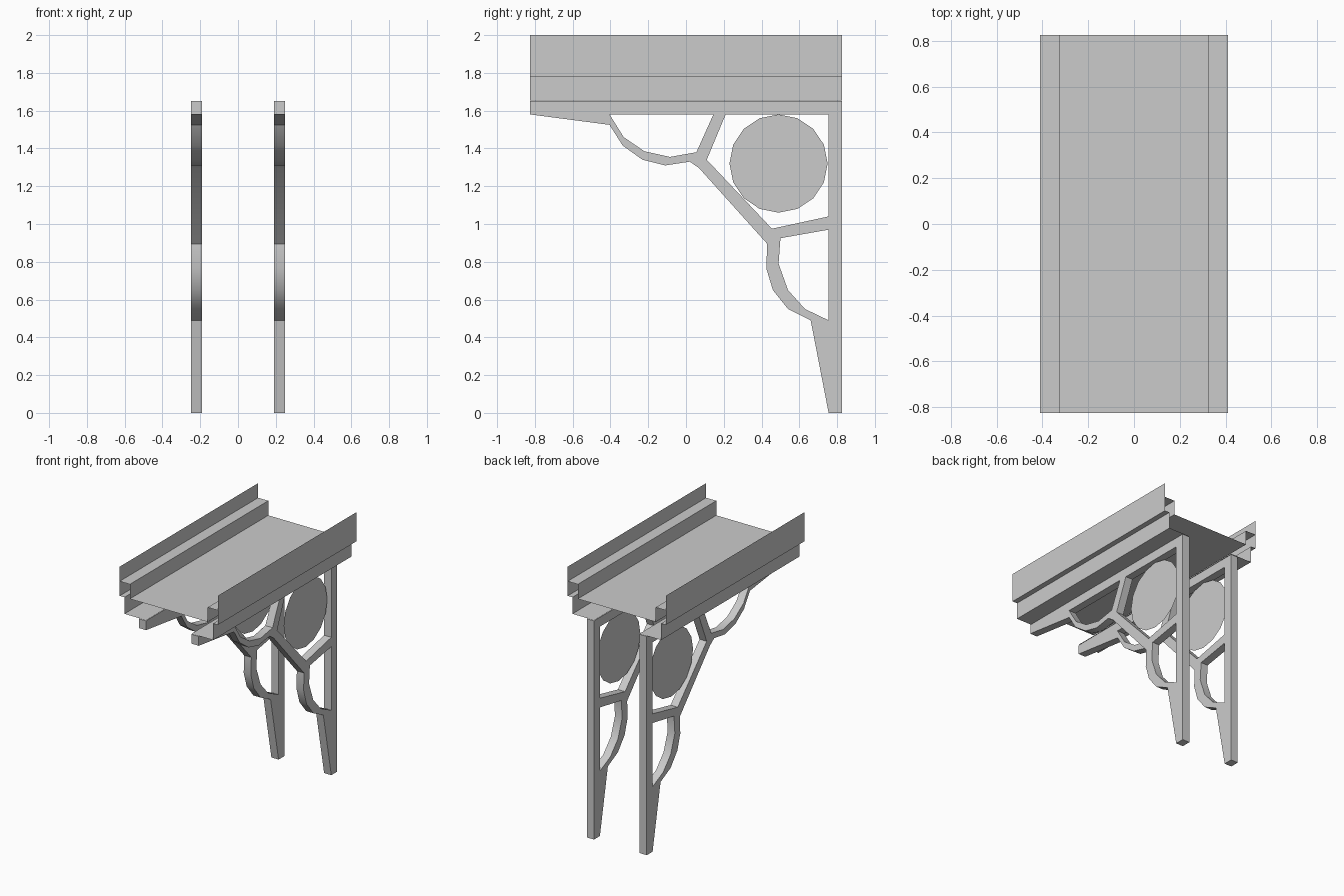
import bpy, bmesh, math
from mathutils import Matrix

if "Cube" in bpy.data.objects:
    bpy.data.objects.remove(bpy.data.objects["Cube"])

HALF = 0.825


def mesh_object(name, bm):
    me = bpy.data.meshes.new(name)
    bm.to_mesh(me)
    bm.free()
    ob = bpy.data.objects.new(name, me)
    bpy.context.collection.objects.link(ob)
    return ob


def sheet(name, paths):
    """Open sheets: (x, z) paths swept along y."""
    bm = bmesh.new()
    for path in paths:
        rows = [[bm.verts.new((x, y, z)) for x, z in path] for y in (-HALF, HALF)]
        for i in range(len(path) - 1):
            bm.faces.new((rows[0][i], rows[0][i + 1], rows[1][i + 1], rows[1][i]))
    bmesh.ops.remove_doubles(bm, verts=bm.verts, dist=0.0001)
    return mesh_object(name, bm)


def side_panel(name, loops, x, thickness):
    """Closed (y, z) loops, the later ones being holes, extruded along x."""
    cu = bpy.data.curves.new(name, 'CURVE')
    cu.dimensions = '2D'
    cu.fill_mode = 'BOTH'
    cu.extrude = thickness / 2
    for loop in loops:
        sp = cu.splines.new('POLY')
        sp.points.add(len(loop) - 1)
        for p, (y, z) in zip(sp.points, loop):
            p.co = (y, z, 0, 1)
        sp.use_cyclic_u = True
    ob = bpy.data.objects.new(name, cu)
    bpy.context.collection.objects.link(ob)
    bpy.ops.object.select_all(action='DESELECT')
    ob.select_set(True)
    bpy.context.view_layer.objects.active = ob
    bpy.ops.object.convert(target='MESH')
    ob = bpy.context.view_layer.objects.active
    # local x, y, z become y, z, x
    ob.data.transform(Matrix(((0, 0, 1, x), (1, 0, 0, 0), (0, 1, 0, 0), (0, 0, 0, 1))))
    bm = bmesh.new()
    bm.from_mesh(ob.data)
    bmesh.ops.remove_doubles(bm, verts=bm.verts, dist=0.0001)
    bmesh.ops.recalc_face_normals(bm, faces=bm.faces)
    bm.to_mesh(ob.data)
    bm.free()
    bpy.ops.object.shade_smooth_by_angle(angle=math.radians(25))
    return ob


# Walkway floor
sheet("floor", [[(-0.325, 1.78), (0.325, 1.78)]])

# Bracket outline and its three openings
outline = [(-HALF, 1.65), (HALF, 1.65), (HALF, 0), (0.755, 0), (0.66, 0.49),
           (0.54, 0.55), (0.46, 0.65), (0.425, 0.765), (0.43, 0.895),
           (0.07, 1.295), (0.02, 1.33), (-0.11, 1.31), (-0.23, 1.34),
           (-0.335, 1.415), (-0.405, 1.525), (-HALF, 1.58)]
front_hole = [(-0.405, 1.58), (-0.33, 1.46), (-0.22, 1.385), (-0.085, 1.355),
              (0.055, 1.38), (0.145, 1.58)]
disc_hole = [(0.21, 1.58), (0.11, 1.34), (0.455, 0.975), (0.755, 1.04), (0.755, 1.58)]
lower_hole = [(0.755, 0.97), (0.50, 0.925), (0.49, 0.79), (0.54, 0.65),
              (0.63, 0.55), (0.755, 0.49)]

for s, side in ((-1, "left"), (1, "right")):
    # Stepped edge: inner curb, ledge, outer fin, lower rail and bottom flange
    curb = [(0.325, 1.78), (0.325, 1.89), (0.41, 1.89)]
    fin = [(0.41, 2.0), (0.41, 1.89), (0.41, 1.78), (0.37, 1.78),
           (0.37, 1.655), (0.19, 1.655)]
    sheet(side + "_edge", [[(s * x, z) for x, z in p] for p in (curb, fin)])

    # Support bracket
    side_panel(side + "_bracket", [outline, front_hole, disc_hole, lower_hole],
               s * 0.22, 0.06)

    # Flat 16-sided disc in the bracket
    bm = bmesh.new()
    bmesh.ops.create_circle(
        bm, cap_ends=True, segments=16, radius=0.26,
        matrix=Matrix.Translation((s * 0.22, 0.49, 1.32)) @ Matrix.Rotation(math.pi / 2, 4, 'Y'))
    mesh_object(side + "_disc", bm)
